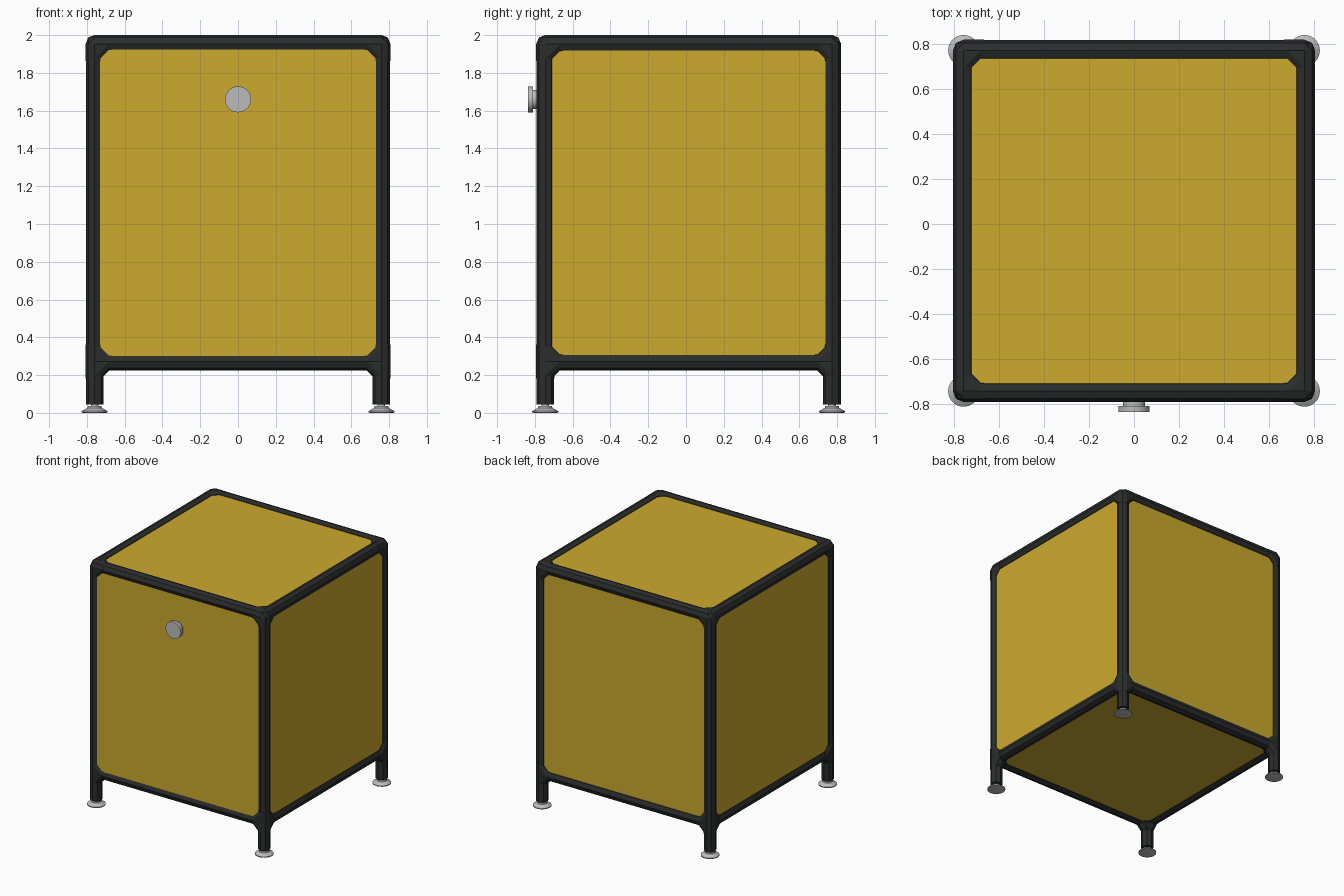
import bpy, bmesh, math
from mathutils import Vector, Matrix

if "Cube" in bpy.data.objects:
    bpy.data.objects.remove(bpy.data.objects["Cube"])

HALF = 0.759          # distance from the cabinet axis to tube centres
CY = 0.014            # cabinet centre in y
LOW, HIGH = 0.272, 1.953
R, SIDES = 0.047, 8
ARM, FILLET = 0.09, 0.078


def material(name, color, roughness=0.5):
    m = bpy.data.materials.new(name)
    m.use_nodes = True
    m.diffuse_color = (*color, 1)
    bsdf = m.node_tree.nodes["Principled BSDF"]
    bsdf.inputs["Base Color"].default_value = (*color, 1)
    bsdf.inputs["Roughness"].default_value = roughness
    return m


yellow = material("yellow panel", (0.6, 0.4, 0.026))
black = material("black tube", (0.024, 0.025, 0.025))
steel = material("light steel", (0.5, 0.5, 0.5))


def finish(name, bm, mat, smooth=None):
    bmesh.ops.recalc_face_normals(bm, faces=bm.faces)
    me = bpy.data.meshes.new(name)
    bm.to_mesh(me)
    bm.free()
    me.materials.append(mat)
    ob = bpy.data.objects.new(name, me)
    bpy.context.collection.objects.link(ob)
    if smooth:
        bpy.ops.object.select_all(action="DESELECT")
        ob.select_set(True)
        bpy.context.view_layer.objects.active = ob
        bpy.ops.object.shade_smooth_by_angle(angle=math.radians(smooth))
    return ob


def ring(center, axis, r=R, n=SIDES):
    """Points of a circle around an axis-aligned direction."""
    axis = Vector(axis)
    u = Vector((axis.y, axis.z, axis.x))
    v = axis.cross(u)
    steps = [2 * math.pi * i / n for i in range(n)]
    return [Vector(center) + r * (math.cos(a) * u + math.sin(a) * v) for a in steps]


def hull(bm, points):
    verts = [bm.verts.new(p) for p in points]
    res = bmesh.ops.convex_hull(bm, input=verts)
    junk = set(res["geom_interior"] + res["geom_unused"])
    bmesh.ops.delete(bm, geom=[g for g in junk if isinstance(g, bmesh.types.BMVert)],
                     context="VERTS")


def tube(bm, a, b, r=R):
    axis = (Vector(b) - Vector(a)).normalized()
    hull(bm, ring(a, axis, r) + ring(b, axis, r))


def lathe(name, profile, origin, axis, mat, n=32):
    """Stack of rings given as (distance along axis, radius)."""
    bm = bmesh.new()
    loops = []
    for d, r in profile:
        pts = ring(Vector(origin) + d * Vector(axis), axis, r, n)
        loops.append([bm.verts.new(p) for p in pts])
    for a, b in zip(loops, loops[1:]):
        for i in range(n):
            j = (i + 1) % n
            bm.faces.new((a[i], a[j], b[j], b[i]))
    bm.faces.new(loops[0])
    bm.faces.new(loops[-1])
    return finish(name, bm, mat, 30)


corners = [(sx, sy) for sx in (-1, 1) for sy in (-1, 1)]


def node(sx, sy, z):
    return Vector((sx * HALF, CY + sy * HALF, z))


# Tube frame: posts and the horizontal rails
bm = bmesh.new()
for sx, sy in corners:
    tube(bm, node(sx, sy, 0.045), node(sx, sy, HIGH))
for z in (LOW, HIGH):
    for s in (-1, 1):
        tube(bm, node(-1, s, z), node(1, s, z))
        tube(bm, node(s, -1, z), node(s, 1, z))
finish("tube_frame", bm, black)

# Corner connectors with filleted inside angles
for z, label in ((LOW, "lower"), (HIGH, "upper")):
    bm = bmesh.new()
    for sx, sy in corners:
        c = node(sx, sy, z)
        arms = [Vector((-sx, 0, 0)), Vector((0, -sy, 0))]
        arms += [Vector((0, 0, -1))] + ([Vector((0, 0, 1))] if z == LOW else [])
        for i, a in enumerate(arms):
            tube(bm, c, c + a * ARM, R + 0.001)
            for b in arms[i + 1:]:
                if abs(a.dot(b)) < 0.5:
                    hull(bm, [p for d in (a, b) for k in (0, FILLET)
                              for p in ring(c + d * k, d)])
    finish(label + "_corner_connectors", bm, black)


# Flat panels on all six sides
def panel(name, center, size):
    bm = bmesh.new()
    bmesh.ops.create_cube(bm, size=1, matrix=Matrix.Translation(center)
                          @ Matrix.Diagonal((*size, 1)))
    finish(name, bm, yellow)


T = 0.02
SPAN = 2 * HALF
MID, TALL = (LOW + HIGH) / 2, HIGH - LOW
OUT = HALF + 0.029 - T / 2
FRONT = HALF + 0.035 - T / 2
INSET = 0.05
panel("front_door", (0, CY - FRONT, MID), (SPAN - INSET, T, TALL - INSET))
panel("back_panel", (0, CY + OUT, MID), (SPAN - INSET, T, TALL - INSET))
for s, side in ((1, "left"), (-1, "right")):
    panel(side + "_panel", (s * OUT, CY, MID), (T, SPAN - INSET, TALL - INSET))
for z, s, side in ((HIGH, 1, "top"), (LOW, -1, "bottom")):
    panel(side + "_panel", (0, CY, z + s * (0.029 - T / 2)), (SPAN - INSET, SPAN - INSET, T))

# Feet: flared glides with a short neck
for sx, sy in corners:
    name = ("left" if sx > 0 else "right") + ("_front" if sy < 0 else "_back") + "_foot"
    lathe(name, [(0, 0.06), (0.002, 0.069), (0.009, 0.069), (0.027, 0.038),
                 (0.036, 0.036), (0.036, 0.02), (0.05, 0.02)],
          node(sx, sy, 0), (0, 0, 1), steel)

# Door knob: stem and disc
lathe("door_knob", [(0, 0.05), (0.05, 0.05), (0.05, 0.069), (0.077, 0.069)],
      (0, -0.76, 1.66), (0, -1, 0), steel)
